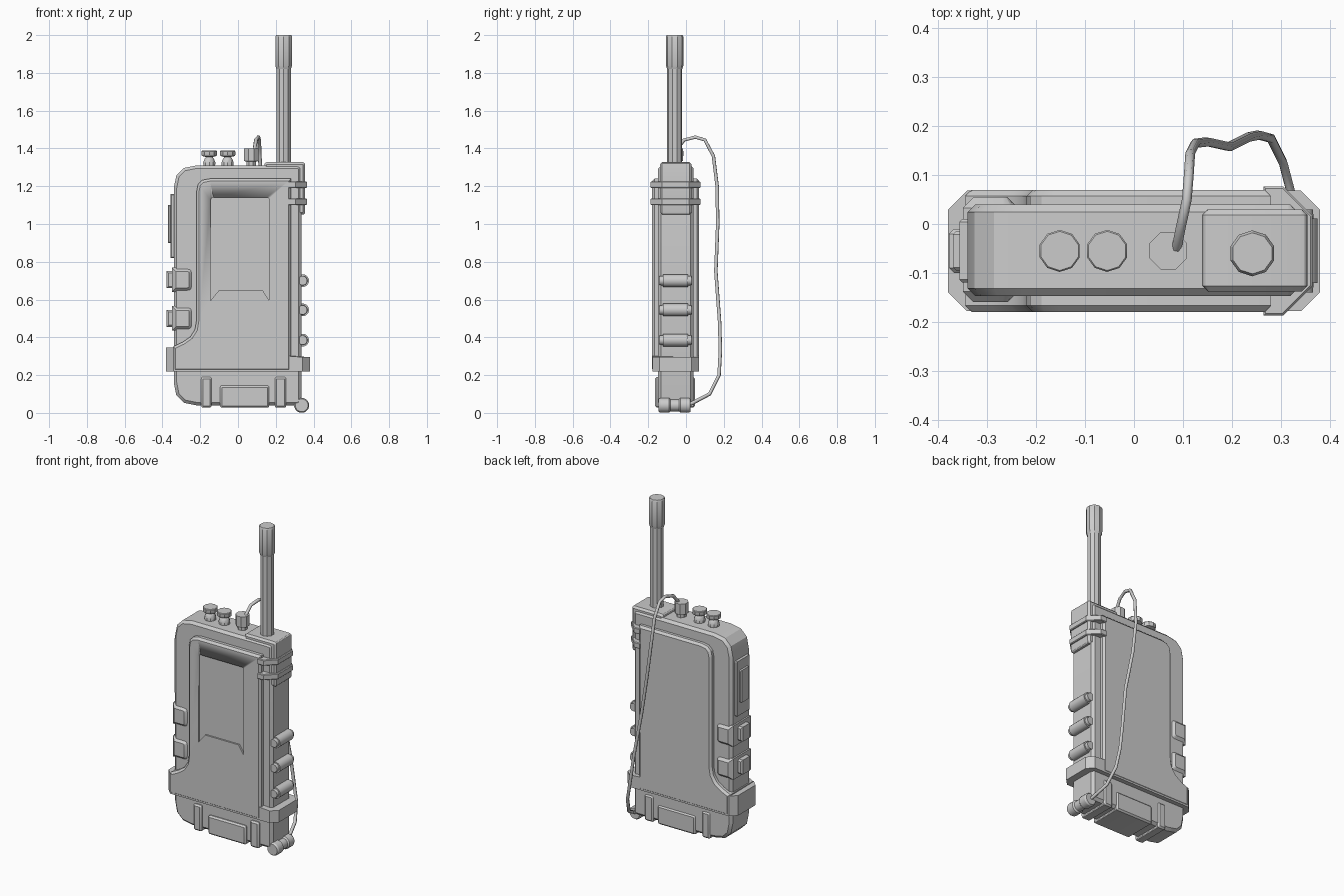
import bpy
import bmesh
import math
from mathutils import Vector, Matrix

default = bpy.data.objects.get("Cube")
if default:
    bpy.data.objects.remove(default, do_unlink=True)

# Single grey casing colour
GREY = (0.6, 0.6, 0.6, 1)
material = bpy.data.materials.new("casing grey")
material.use_nodes = True
material.diffuse_color = GREY
shader = material.node_tree.nodes["Principled BSDF"]
shader.inputs["Base Color"].default_value = GREY

MIDDLE = -0.055    # depth of the centre plane of the casing


def finish(name, bm):
    """Turn a bmesh into a named, coloured object."""
    bmesh.ops.recalc_face_normals(bm, faces=bm.faces)
    mesh = bpy.data.meshes.new(name)
    bm.to_mesh(mesh)
    bm.free()
    mesh.materials.append(material)
    obj = bpy.data.objects.new(name, mesh)
    bpy.context.collection.objects.link(obj)
    bpy.ops.object.select_all(action="DESELECT")
    obj.select_set(True)
    bpy.context.view_layer.objects.active = obj
    bpy.ops.object.shade_smooth_by_angle(angle=math.radians(30))
    return obj


def rounded(corners, segments):
    """Replace each (u, v, radius) corner by a short arc or a chamfer."""
    outline = []
    for i, (u, v, radius) in enumerate(corners):
        corner = Vector((u, v))
        if not radius:
            outline.append(corner)
            continue
        before = Vector(corners[i - 1][:2])
        after = Vector(corners[(i + 1) % len(corners)][:2])
        start = corner + (before - corner).normalized() * radius
        end = corner + (after - corner).normalized() * radius
        for step in range(segments + 1):
            t = step / segments
            outline.append(start.lerp(corner, t).lerp(corner.lerp(end, t), t))
    return outline


def prism(name, corners, low, high, axis="Y", chamfer=0, segments=3):
    """Extrude an outline along an axis and chamfer the rims of both ends."""
    bm = bmesh.new()
    outline = rounded(corners, segments)

    def place(point, depth):
        if axis == "Y":
            return (point.x, depth, point.y)
        return (point.x, point.y, depth)

    near = [bm.verts.new(place(p, low)) for p in outline]
    far = [bm.verts.new(place(p, high)) for p in outline]
    caps = [bm.faces.new(near), bm.faces.new(far)]
    for i in range(len(outline)):
        bm.faces.new((near[i - 1], near[i], far[i], far[i - 1]))
    bmesh.ops.recalc_face_normals(bm, faces=bm.faces)
    if chamfer:
        rims = [edge for cap in caps for edge in cap.edges]
        bmesh.ops.bevel(bm, geom=rims, offset=chamfer, segments=1,
                        affect="EDGES", clamp_overlap=True)
    return finish(name, bm)


def block(name, x, z, y, chamfer, left=0, right=0):
    """Box with chamfered front and back and rounded left or right corners."""
    corners = [(x[0], z[0], left), (x[1], z[0], right),
               (x[1], z[1], right), (x[0], z[1], left)]
    return prism(name, corners, y[0], y[1], chamfer=chamfer)


def turned(name, centre, profile, sides, axis="Z"):
    """Stack rings of (radius, height) into a capped turned part."""
    bm = bmesh.new()
    rings = []
    for radius, height in profile:
        ring = []
        for i in range(sides):
            angle = math.tau * (i + 0.5) / sides
            ring.append(bm.verts.new((radius * math.cos(angle),
                                      radius * math.sin(angle), height)))
        rings.append(ring)
    for lower, upper in zip(rings, rings[1:]):
        for i in range(sides):
            bm.faces.new((lower[i - 1], lower[i], upper[i], upper[i - 1]))
    bm.faces.new(rings[0])
    bm.faces.new(rings[-1])
    if axis == "Y":
        bm.transform(Matrix.Rotation(-math.pi / 2, 4, "X"))
    bm.transform(Matrix.Translation(centre))
    return finish(name, bm)


# Main casing, rounded on its right-hand side
prism("casing", [(-0.34, 0.04, 0.12), (0.335, 0.04, 0.02),
                 (0.335, 1.31, 0.02), (-0.34, 1.31, 0.12)],
      -0.147, 0.04, chamfer=0.026)

# Jacket wrapped over the front and back, with a recessed front field
jacket = prism("jacket", [(-0.345, 0.22, 0), (0.28, 0.22, 0),
                          (0.28, 1.24, 0), (-0.22, 1.24, 0.07),
                          (-0.22, 0.41, 0.08), (-0.345, 0.35, 0)],
               -0.18, 0.07, chamfer=0.013)
cutter = prism("recess_cutter", [(-0.145, 0.595, 0), (-0.1, 0.65, 0),
                                 (0.13, 0.65, 0), (0.165, 0.595, 0),
                                 (0.165, 1.14, 0.015), (-0.145, 1.14, 0.015)],
               -0.3, -0.17)
cutter.hide_render = True
recess = jacket.modifiers.new("recess", "BOOLEAN")
recess.operation = "DIFFERENCE"
recess.object = cutter
bpy.context.view_layer.objects.active = jacket
bpy.ops.object.modifier_apply(modifier=recess.name)
bpy.data.objects.remove(cutter, do_unlink=True)

# Collar around the lower casing, taller on one side
collar = prism("collar", [(-0.38, -0.178, 0.038), (0.38, -0.178, 0.038),
                          (0.38, 0.068, 0.038), (-0.38, 0.068, 0.038)],
               0.22, 0.295, axis="Z", segments=1)
for vertex in collar.data.vertices:
    if vertex.co.x < 0 and vertex.co.z > 0.25:
        vertex.co.z = 0.345

# Guards around the base
for name, x, top in (("base_guard_right", (-0.195, -0.14), 0.19),
                     ("base_guard_middle", (-0.095, 0.165), 0.145),
                     ("base_guard_left", (0.195, 0.255), 0.19)):
    block(name, x, (0.028, top), (-0.163, 0.048), 0.014, 0.012, 0.012)

# Latches with raised grips
for i, z in enumerate((0.705, 0.5)):
    block(f"latch_{i}", (-0.35, -0.237), (z - 0.065, z + 0.065),
          (-0.16, 0.055), 0.022, right=0.03)
    block(f"latch_grip_{i}", (-0.378, -0.34), (z - 0.045, z + 0.045),
          (MIDDLE - 0.045, MIDDLE + 0.045), 0.01)

# Talk switch
block("switch_plate", (-0.357, -0.32), (0.82, 1.16), (-0.12, 0.01), 0.006)
block("switch_button", (-0.37, -0.34), (0.9, 1.1), (-0.095, -0.015), 0.006)

# Side buttons and cable plug lying front to back
END, SHOULDER = 0.085, 0.066
for i, z in enumerate((0.7, 0.545, 0.385)):
    turned(f"side_button_{i}", (0.342, MIDDLE, z),
           [(0.024, -END), (0.026, -SHOULDER), (0.034, -SHOULDER),
            (0.034, SHOULDER), (0.026, SHOULDER), (0.024, END)], 16, "Y")
turned("cable_plug", (0.337, -0.06, 0.04),
       [(0.034, -END), (0.04, -0.075), (0.04, -0.03), (0.032, -0.022),
        (0.032, 0.022), (0.04, 0.03), (0.04, 0.075), (0.034, END)], 16, "Y")

# Antenna mount hooked over the corner, held by two straps
prism("antenna_mount", [(0.14, 1.27, 0), (0.27, 1.27, 0), (0.27, 1.05, 0),
                        (0.355, 1.05, 0.015), (0.355, 1.328, 0.015),
                        (0.14, 1.328, 0.015)], -0.138, 0.03, chamfer=0.015)
for i, z in enumerate((1.19, 1.1)):
    prism(f"strap_{i}", [(0.265, -0.187, 0), (0.365, -0.187, 0.06),
                         (0.365, 0.077, 0.06), (0.265, 0.077, 0)],
          z, z + 0.036, axis="Z", chamfer=0.004, segments=1)

# Antenna rod and tip
antenna_base = (0.242, -0.06, 0)
turned("antenna_rod", antenna_base, [(0.04, 1.31), (0.04, 1.85)], 10)
turned("antenna_tip", antenna_base,
       [(0.04, 1.82), (0.047, 1.84), (0.047, 1.99), (0.042, 2)], 10)

# Control knobs and cable socket on top
for i, x in enumerate((-0.152, -0.055)):
    turned(f"knob_{i}", (x, MIDDLE, 1.3),
           [(0.032, 0), (0.034, 0.025), (0.026, 0.045), (0.018, 0.055),
            (0.04, 0.06), (0.043, 0.066), (0.043, 0.084), (0.04, 0.088)], 10)
turned("cable_socket", (0.07, MIDDLE, 1.3),
       [(0.028, 0), (0.028, 0.03), (0.041, 0.034), (0.041, 0.1)], 8)

# Loose cable from the socket down to the plug
path = [(0.085, -0.06, 1.38), (0.095, -0.01, 1.445), (0.108, 0.05, 1.46),
        (0.112, 0.1, 1.445), (0.115, 0.145, 1.36), (0.125, 0.165, 1.2),
        (0.15, 0.168, 1), (0.195, 0.158, 0.75), (0.235, 0.178, 0.48),
        (0.255, 0.182, 0.33), (0.28, 0.175, 0.2), (0.305, 0.125, 0.1),
        (0.33, 0.03, 0.05), (0.335, 0, 0.045)]
curve = bpy.data.curves.new("cable", "CURVE")
curve.dimensions = "3D"
curve.bevel_depth = 0.01
curve.bevel_resolution = 1
curve.use_fill_caps = True
spline = curve.splines.new("POLY")
spline.points.add(len(path) - 1)
for point, location in zip(spline.points, path):
    point.co = (*location, 1)
curve.materials.append(material)
bpy.context.collection.objects.link(bpy.data.objects.new("cable", curve))
